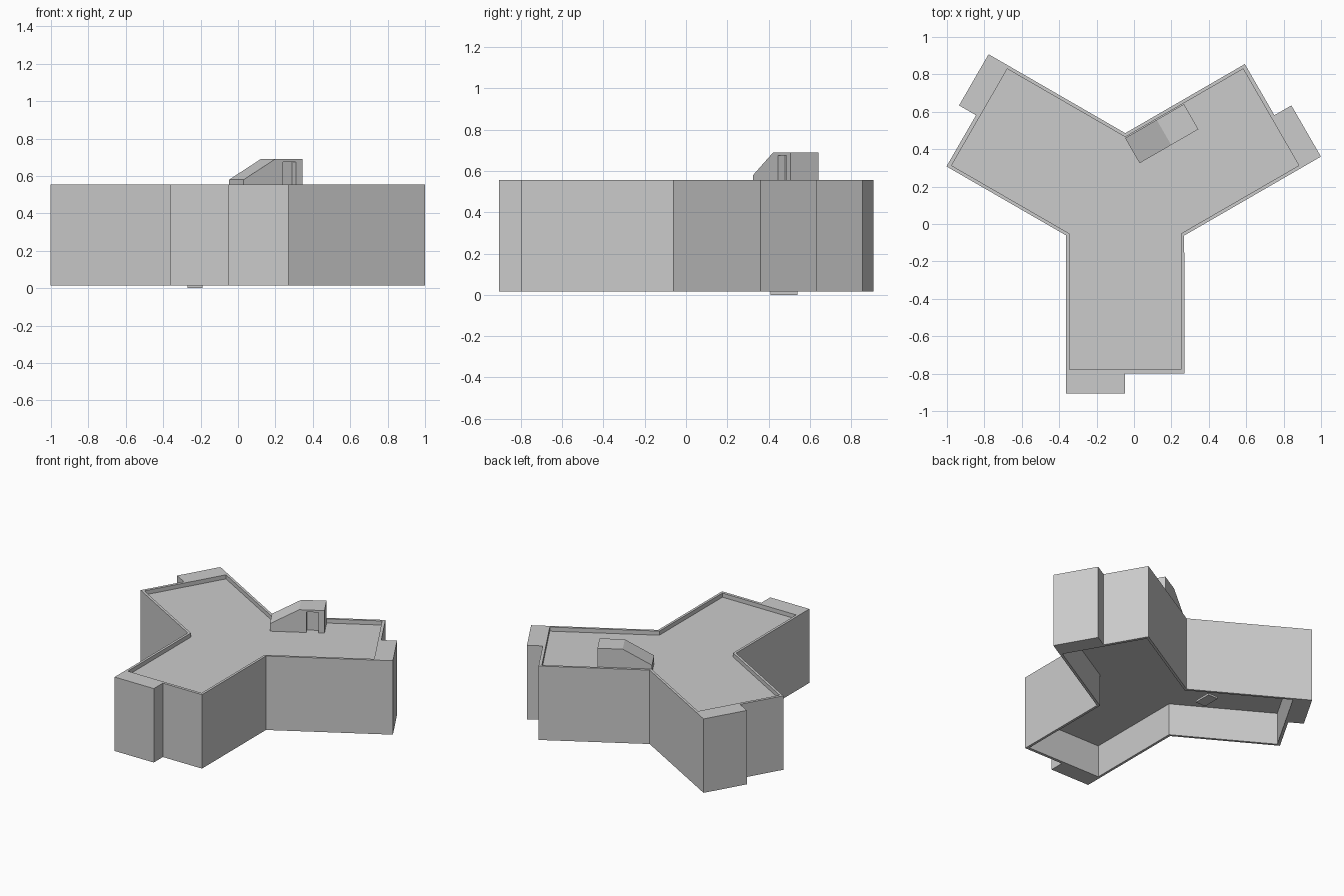
import bpy, bmesh
from math import radians
from mathutils import Matrix, Vector

cube = bpy.data.objects.get("Cube")
if cube:
    bpy.data.objects.remove(cube)

GREY = (0.6, 0.6, 0.6, 1)
mat = bpy.data.materials.new("plain_grey")
mat.use_nodes = True
mat.diffuse_color = GREY
mat.node_tree.nodes["Principled BSDF"].inputs["Base Color"].default_value = GREY

CENTRE = Vector((-0.047, 0.121, 0))
BASE, TOP, ROOF = 0.015, 0.555, 0.525


def prism(name, loops, height, matrix=Matrix()):
    """Extrude an outline, with any further loops as holes, along local z."""
    bm = bmesh.new()
    for loop in loops:
        vs = [bm.verts.new((x, y, 0)) for x, y in loop]
        for a, b in zip(vs, vs[1:] + vs[:1]):
            bm.edges.new((a, b))
    bmesh.ops.triangle_fill(bm, edges=bm.edges[:], use_beauty=True)
    out = bmesh.ops.extrude_face_region(bm, geom=bm.faces[:])
    moved = [g for g in out["geom"] if isinstance(g, bmesh.types.BMVert)]
    bmesh.ops.translate(bm, verts=moved, vec=(0, 0, height))
    bmesh.ops.recalc_face_normals(bm, faces=bm.faces[:])
    bm.transform(matrix)
    mesh = bpy.data.meshes.new(name)
    bm.to_mesh(mesh)
    bm.free()
    mesh.materials.append(mat)
    obj = bpy.data.objects.new(name, mesh)
    bpy.context.collection.objects.link(obj)
    return obj


def three_arms(arm):
    """Repeat one arm's outline three times around the centre."""
    pts = []
    for i in range(3):
        turn = Matrix.Rotation(radians(120 * i), 3, 'Z')
        for x, y in arm:
            p = turn @ Vector((x, y, 0)) + CENTRE
            pts.append((p.x, p.y))
    return pts


def at_height(z):
    return Matrix.Translation((0, 0, z))


# Outer walls with a projecting bay on half of every arm end
outer = three_arms([(-0.316, -0.182), (-0.316, -1.026), (0, -1.026),
                    (0, -0.921), (0.316, -0.921)])
inner = three_arms([(-0.298, -0.172), (-0.298, -0.9), (0.298, -0.9)])
prism("outer_walls", [outer, inner], TOP - BASE, at_height(BASE))

# Recessed roof and the floor inside
prism("roof_slab", [inner], 0.025, at_height(ROOF - 0.025))
prism("inner_floor", [inner], 0.02, at_height(0.25))

# Rooftop stair house: sloped profile, with a doorway in the front layer
slope = [(0.363, ROOF), (0.363, 0.69), (0.195, 0.69), (0, 0.58), (0, ROOF)]
doorway = [(0.242, ROOF), (0.242, 0.675), (0.322, 0.675), (0.322, ROOF)]
DEPTH, WIDTH = 0.04, 0.155
upright = (Matrix.Translation((0.03, 0.325, 0)) @ Matrix.Rotation(radians(30), 4, 'Z')
           @ Matrix.Rotation(radians(90), 4, 'X'))
prism("stair_house_front", [slope + doorway], -DEPTH, upright)
prism("stair_house_back", [slope], DEPTH - WIDTH,
      upright @ Matrix.Translation((0, 0, -DEPTH)))

# Low step at ground level inside the walls
step = [(-0.27, 0.41), (-0.19, 0.41), (-0.19, 0.54), (-0.27, 0.54)]
prism("ground_step", [step], BASE, at_height(0))
